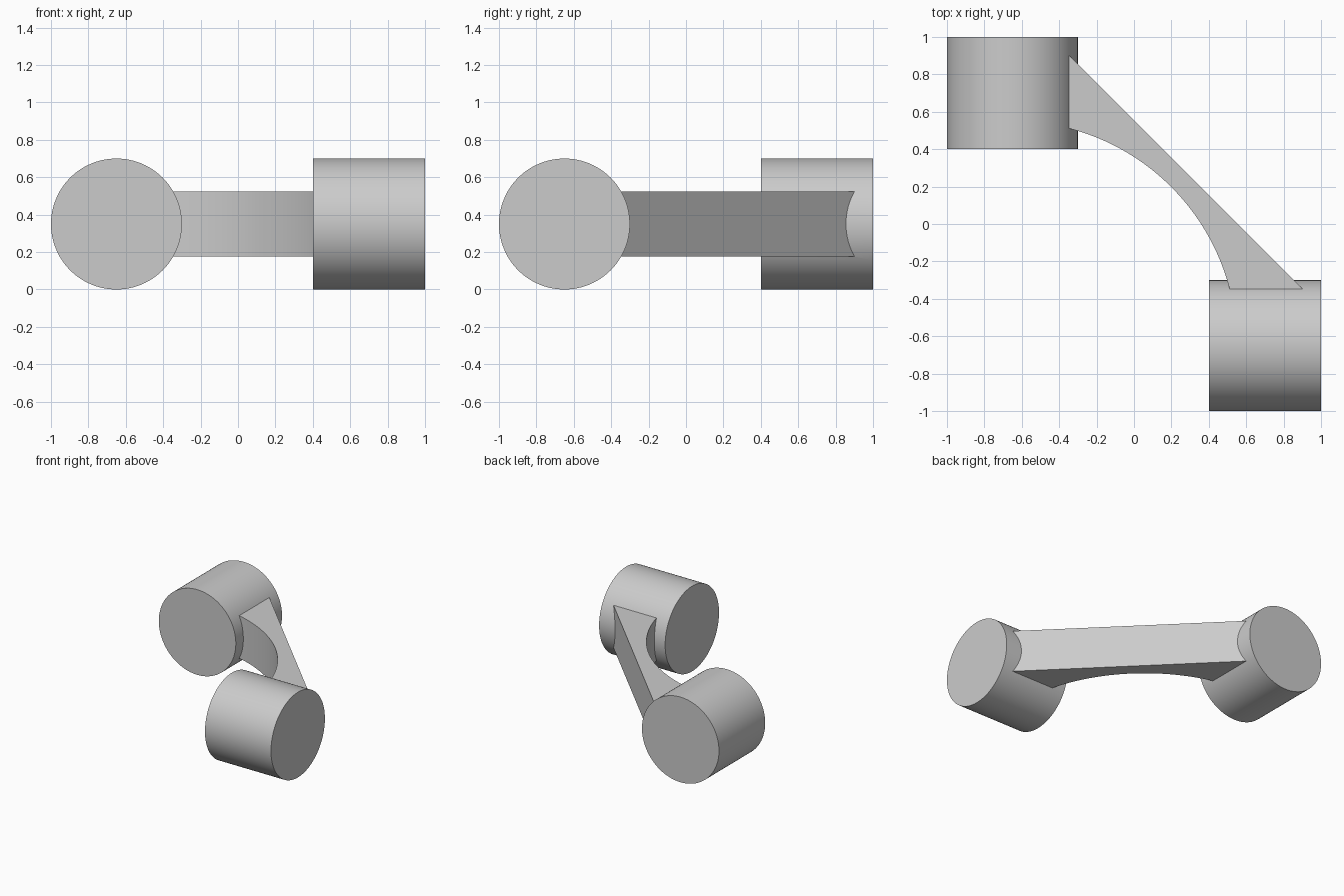
import bpy, bmesh
from math import acos, asin, cos, sin, radians

if "Cube" in bpy.data.objects:
    bpy.data.objects.remove(bpy.data.objects["Cube"])

R, HALF = 0.35, 0.65          # barrel radius, barrel axis offset


def barrel(name, loc, rot):
    bpy.ops.mesh.primitive_cylinder_add(vertices=96, radius=R, depth=0.6,
                                        location=loc, rotation=rot)
    ob = bpy.context.object
    ob.name = name
    bpy.ops.object.transform_apply(location=True, rotation=True, scale=True)
    return ob


# Two barrels with perpendicular axes
left = barrel("left_barrel", (-HALF, 0.7, R), (radians(90), 0, 0))
right = barrel("right_barrel", (0.7, -HALF, R), (0, radians(90), 0))

# Connecting web: straight outer edge, circular arc inside, ends sunk in barrels
radius, inset, line = 1.2, -0.42, 0.555
a0 = asin((inset + HALF) / radius)
a1 = acos((inset + HALF) / radius)
n = 48
profile = [(radius * cos(a0 + (a1 - a0) * i / n) - HALF,
            radius * sin(a0 + (a1 - a0) * i / n) - HALF) for i in range(n + 1)]
profile = [(line - inset, inset)] + profile[:] + [(inset, line - inset)]
profile.reverse()

bm = bmesh.new()
face = bm.faces.new([bm.verts.new((x, y, 0.175)) for x, y in profile])
ext = bmesh.ops.extrude_face_region(bm, geom=[face])
bmesh.ops.translate(bm, vec=(0, 0, 0.35),
                    verts=[v for v in ext["geom"] if isinstance(v, bmesh.types.BMVert)])
bmesh.ops.recalc_face_normals(bm, faces=bm.faces)
mesh = bpy.data.meshes.new("angled_link")
bm.to_mesh(mesh)
bm.free()
link = bpy.data.objects.new("angled_link", mesh)
bpy.context.collection.objects.link(link)

# Fuse web and barrels into one solid
bpy.ops.object.select_all(action='DESELECT')
bpy.context.view_layer.objects.active = link
link.select_set(True)
for part in (left, right):
    mod = link.modifiers.new("fuse", 'BOOLEAN')
    mod.operation = 'UNION'
    mod.solver = 'EXACT'
    mod.object = part
    bpy.ops.object.modifier_apply(modifier=mod.name)
    bpy.data.objects.remove(part)
bpy.ops.object.shade_smooth_by_angle(angle=radians(20))
